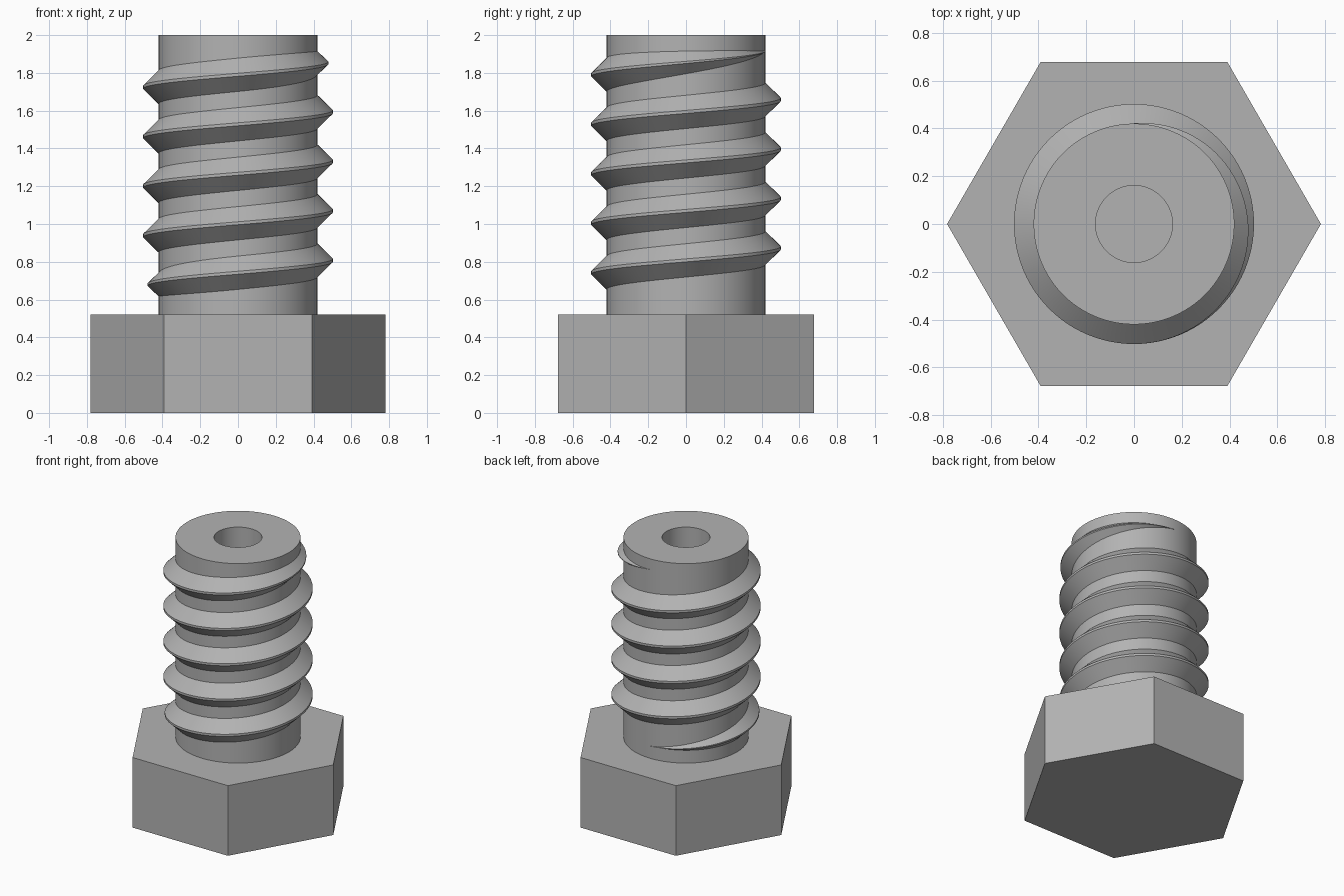
import bpy, bmesh
from math import cos, sin, pi, radians

HEAD_R, HEAD_H = 0.782, 0.52
SHAFT_R, HOLE_R, TOP = 0.42, 0.161, 2.0
CREST_R, TURNS, STEPS = 0.502, 5, 96
Z_START, Z_END = 0.611, 1.921

default = bpy.data.objects.get("Cube")
if default:
    bpy.data.objects.remove(default, do_unlink=True)

steel = bpy.data.materials.new("grey_steel")
steel.use_nodes = True
colour = (0.45, 0.45, 0.45, 1)
steel.diffuse_color = colour
steel.node_tree.nodes["Principled BSDF"].inputs["Base Color"].default_value = colour


def make_object(name, bm, smooth=False):
    bmesh.ops.recalc_face_normals(bm, faces=bm.faces)
    mesh = bpy.data.meshes.new(name)
    bm.to_mesh(mesh)
    bm.free()
    mesh.materials.append(steel)
    obj = bpy.data.objects.new(name, mesh)
    bpy.context.collection.objects.link(obj)
    if smooth:
        bpy.ops.object.select_all(action='DESELECT')
        obj.select_set(True)
        bpy.context.view_layer.objects.active = obj
        bpy.ops.object.shade_smooth_by_angle(angle=radians(25))
    return obj


def bridge(bm, rings, close_rows=False):
    """Join neighbouring rings of points with quads."""
    n = len(rings[0])
    pairs = list(zip(rings, rings[1:]))
    if close_rows:
        pairs.append((rings[-1], rings[0]))
    for a, b in pairs:
        for i in range(n):
            j = (i + 1) % n
            bm.faces.new((a[i], a[j], b[j], b[i]))


# Hexagonal head, corners on the x axis
bm = bmesh.new()
base = bm.faces.new([bm.verts.new((HEAD_R * cos(i * pi / 3), HEAD_R * sin(i * pi / 3), 0))
                     for i in range(6)])
top = bmesh.ops.extrude_face_region(bm, geom=[base], use_keep_orig=True)["geom"]
bmesh.ops.translate(bm, vec=(0, 0, HEAD_H),
                    verts=[v for v in top if isinstance(v, bmesh.types.BMVert)])
make_object("hex_head", bm)

# Hollow shaft: outer wall, end ring and bore, bottoming on the head
bm = bmesh.new()
profile = [(SHAFT_R, HEAD_H), (SHAFT_R, TOP), (HOLE_R, TOP), (HOLE_R, HEAD_H)]
rings = [[bm.verts.new((r * cos(2 * pi * i / STEPS), r * sin(2 * pi * i / STEPS), z))
          for i in range(STEPS)] for r, z in profile]
bridge(bm, rings, close_rows=True)
make_object("hollow_shaft", bm, smooth=True)

# Helical thread that fades out over half a turn at each end
bm = bmesh.new()
rings = []
total = TURNS * STEPS
for k in range(total + 1):
    angle = pi / 2 + 2 * pi * k / STEPS
    z = Z_START + (Z_END - Z_START) * k / total
    fade = min(1, min(k, total - k) / (STEPS / 2))
    size = max(0.02, sin(fade * pi / 2))
    crest = SHAFT_R + (CREST_R - SHAFT_R) * size
    root = SHAFT_R - 0.01
    section = [(root, -0.098), (crest, -0.008), (crest, 0.008), (root, 0.098)]
    rings.append([bm.verts.new((r * cos(angle), r * sin(angle), z + h * size))
                  for r, h in section])
bridge(bm, rings)
bm.faces.new(rings[0])
bm.faces.new(rings[-1])
make_object("screw_thread", bm, smooth=True)
